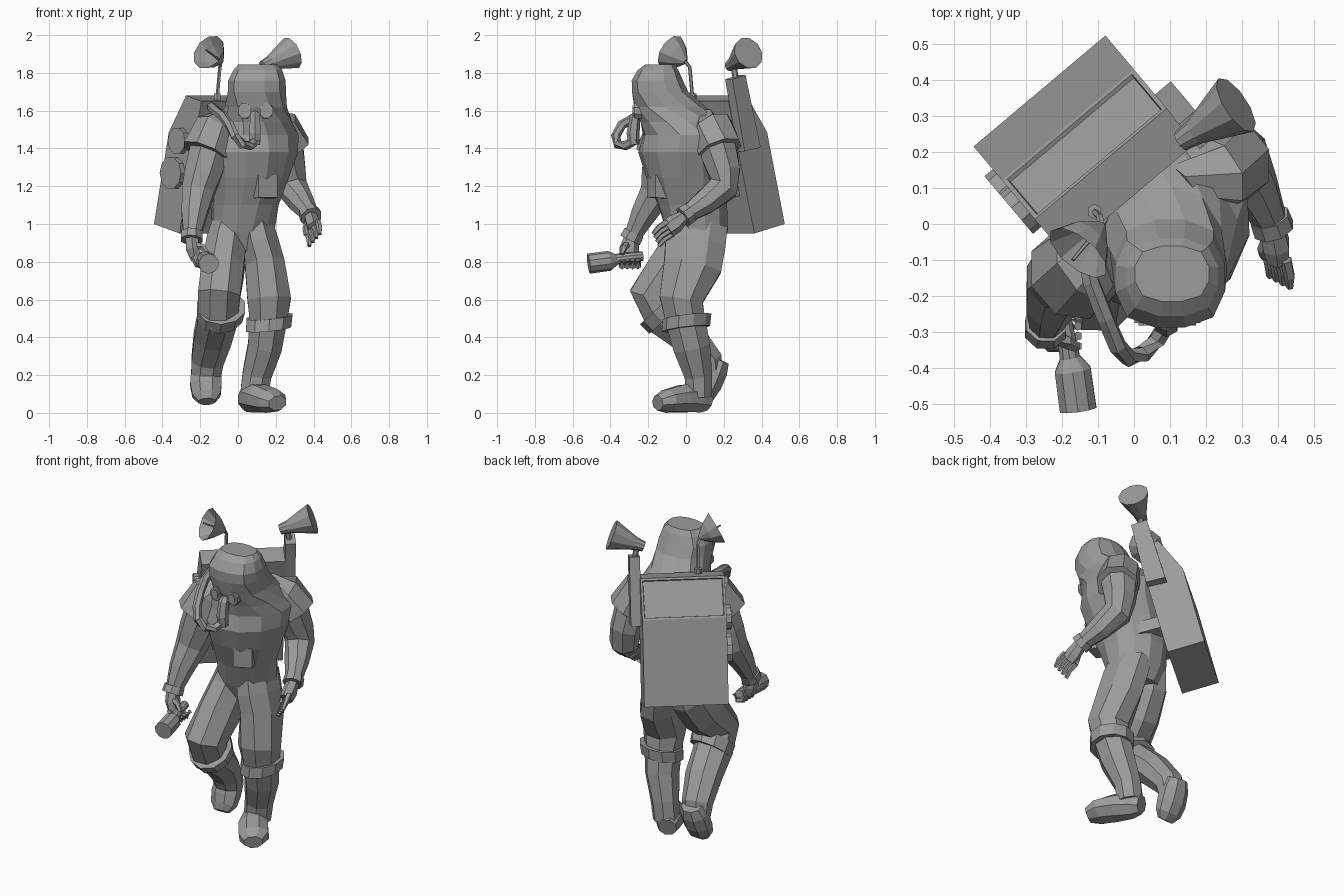
import bpy, bmesh, math
from mathutils import Vector as V

grey = bpy.data.materials.new("suit_grey")
grey.diffuse_color = (0.33, 0.33, 0.33, 1)


def finish(name, bm):
    bmesh.ops.recalc_face_normals(bm, faces=bm.faces)
    me = bpy.data.meshes.new(name)
    bm.to_mesh(me)
    bm.free()
    me.materials.append(grey)
    ob = bpy.data.objects.new(name, me)
    bpy.context.collection.objects.link(ob)
    return ob


def skin(name, loops):
    """Join closed loops of points into one capped surface."""
    bm = bmesh.new()
    rows = [[bm.verts.new(p) for p in loop] for loop in loops]
    n = len(rows[0])
    for a, b in zip(rows, rows[1:]):
        for i in range(n):
            j = (i + 1) % n
            bm.faces.new((a[i], a[j], b[j], b[i]))
    bm.faces.new(rows[0])
    bm.faces.new(rows[-1])
    return finish(name, bm)


def loop(c, u, v, n, p=2):
    """Closed section; p above 2 makes it squarer."""
    out = []
    for i in range(n):
        a = 2 * math.pi * (i + 0.5) / n
        x, y = math.cos(a), math.sin(a)
        k = (abs(x) ** p + abs(y) ** p) ** (-1 / p) / math.cos(math.pi / n)
        out.append(c + k * (x * u + y * v))
    return out


def tube(name, pts, n=8, axis=None):
    """Points are x, y, z, half width and (optional) half height."""
    cs = [V(p[:3]) for p in pts]
    loops = []
    for i, p in enumerate(pts):
        t = axis or (cs[min(i + 1, len(cs) - 1)] - cs[max(i - 1, 0)])
        t = V(t).normalized()
        ref = V((0, 0, 1)) if abs(t.x) > 0.75 else V((1, 0, 0))
        u = (ref - t * ref.dot(t)).normalized()
        loops.append(loop(cs[i], u * p[3], t.cross(u) * p[-1], n))
    return skin(name, loops)


# hooded suit body: z, centre x, y, half width, half depth, turn in degrees, squareness
body = [(.86, .03, .06, .12, .12, 25, 2), (.96, .03, .06, .165, .16, 30, 2),
        (1.1, .035, .035, .17, .185, 36, 2), (1.25, .055, .005, .205, .215, 40, 2),
        (1.38, .075, -.012, .24, .23, 38, 2), (1.47, .08, .012, .24, .232, 34, 2),
        (1.54, .085, -.02, .195, .22, 26, 2), (1.62, .095, -.085, .155, .182, 10, 2.4),
        (1.7, .1, -.137, .15, .145, 0, 2.8), (1.76, .1, -.152, .148, .132, 0, 2.8),
        (1.815, .105, -.148, .125, .105, 0, 2.8), (1.845, .105, -.138, .1, .075, 0, 2.8)]
loops = []
for z, x, y, a, b, deg, p in body:
    c, s = math.cos(math.radians(deg)), math.sin(math.radians(deg))
    loops.append(loop(V((x, y, z)), V((c, s, 0)) * a, V((-s, c, 0)) * b, 12, p))
skin("hooded_suit", loops)

# mask: goggles, snout filter and looping air hose
for x in (.035, .15):
    tube("goggle_rim", [(x, -.2, 1.6, .036, .042), (x, -.275, 1.6, .034, .04)])
    tube("goggle_lens", [(x, -.26, 1.6, .022, .028), (x, -.282, 1.6, .022, .028)])
tube("snout", [(.09, -.22, 1.6, .026), (.09, -.27, 1.56, .026),
               (.09, -.28, 1.48, .03), (.09, -.275, 1.42, .026)], 6)
tube("air_hose", [(-.09, .02, 1.58, .022), (-.14, -.06, 1.62, .022),
                  (-.12, -.16, 1.6, .022), (-.08, -.26, 1.57, .022),
                  (-.045, -.34, 1.525, .022), (-.015, -.372, 1.465, .022),
                  (.025, -.36, 1.42, .022), (.065, -.32, 1.415, .022),
                  (.1, -.26, 1.45, .022)], 6)
tube("chest_pouch", [(.13, -.12, 1.2, .06, .065), (.158, -.183, 1.2, .055, .06)], 4)

# legs, knee bands and boots
tube("left_leg", [(.09, .065, 1.0, .09, .155), (.112, .05, .9, .102, .16),
                  (.142, .035, .78, .105, .154), (.165, -.025, .6, .115, .115),
                  (.16, -.005, .5, .1, .105), (.142, .03, .35, .09, .098),
                  (.1, .065, .2, .077, .073), (.085, .07, .09, .074, .068)])
tube("left_knee_band", [(.167, .005, .51, .122, .124), (.162, .0, .445, .12, .122)],
     10, (.1, .12, -1))
tube("left_boot", [(.045, .12, .065, .05, .052), (.07, .07, .08, .068, .077),
                   (.12, -.02, .076, .084, .072), (.18, -.1, .063, .084, .06),
                   (.21, -.15, .052, .052, .038)])
tube("right_leg", [(-.04, .06, 1.0, .095, .13), (-.06, .03, .9, .105, .14),
                   (-.08, -.065, .76, .112, .138), (-.1, -.175, .625, .112, .122),
                   (-.108, -.115, .505, .105, .105), (-.135, .02, .395, .1, .09),
                   (-.162, .12, .275, .085, .075), (-.168, .135, .2, .078, .06)])
tube("right_knee_band", [(-.09, -.145, .56, .127, .128), (-.098, -.1, .505, .12, .12)],
     10, (0, .68, -.73))
tube("right_boot", [(-.165, .18, .28, .06, .05), (-.167, .155, .225, .08, .066),
                    (-.17, .125, .15, .083, .064), (-.167, .1, .095, .075, .052),
                    (-.165, .075, .06, .045, .03)])

# arms with flared shoulder capes and wrist cuffs
tube("left_arm", [(.18, .11, 1.48, .1), (.25, .17, 1.4, .1),
                  (.272, .2, 1.28, .086), (.288, .197, 1.19, .078),
                  (.335, .1, 1.115, .064), (.385, -.005, 1.045, .042)])
tube("left_shoulder_cape", [(.14, .09, 1.53, .08), (.215, .14, 1.5, .11),
                            (.272, .18, 1.39, .114)])
tube("left_cuff", [(.375, .02, 1.06, .053), (.388, -.015, 1.036, .055)])
tube("right_arm", [(-.09, -.07, 1.48, .1), (-.145, -.115, 1.4, .108),
                   (-.185, -.135, 1.27, .098), (-.212, -.155, 1.17, .086),
                   (-.232, -.225, 1.05, .067), (-.245, -.285, .93, .043)])
tube("right_shoulder_cape", [(-.05, -.05, 1.53, .08), (-.12, -.1, 1.49, .112),
                             (-.17, -.14, 1.375, .124)])
tube("right_cuff", [(-.244, -.275, .955, .055), (-.246, -.295, .915, .057)])

# open left hand
tube("left_palm", [(.384, -.01, 1.04, .032, .03), (.395, -.06, 1.0, .036, .044),
                   (.4, -.095, .975, .03, .042)], 6)
for k in range(4):
    o = V((.018, -.01, .021)) * (k - 1.5)
    p, q, r = V((.395, -.085, .98)) + o, V((.405, -.13, .95)) + o, V((.405, -.16, .915)) + o
    tube("left_finger", [(*p, .014), (*q, .013), (*r, .009)], 5)
tube("left_thumb", [(.375, -.035, 1.02, .016), (.36, -.07, .975, .015),
                    (.36, -.09, .94, .01)], 5)

# right hand gripping a torch
tube("right_palm", [(-.245, -.29, .93, .033, .033), (-.24, -.3, .87, .035, .045),
                    (-.225, -.3, .81, .024, .045)], 6)
for k in range(4):
    y = -.255 - .028 * k
    tube("right_finger", [(-.235, y, .83, .014), (-.215, y, .785, .014),
                          (-.175, y, .775, .014), (-.155, y, .81, .011)], 5)
tube("right_thumb", [(-.225, -.31, .89, .016), (-.185, -.33, .875, .015),
                     (-.16, -.34, .84, .011)], 5)
tube("torch", [(-.205, -.23, .83, .024), (-.185, -.33, .82, .026), (-.178, -.37, .812, .028),
               (-.17, -.405, .805, .05), (-.155, -.515, .79, .051)], 10)

# backpack frame: s runs across the back, t runs forward from the rear edge
ACROSS, FORWARD = V((.765, .644, 0)), V((.644, -.765, 0))


def pack(s, t, z):
    return V((-.445, .215, z)) + ACROSS * s + FORWARD * t


def slab(name, profile, s0, s1):
    return skin(name, [[pack(s, t, z) for t, z in profile] for s in (s0, s1)])


box = slab("backpack", [(0, 1.0), (.122, 1.485), (.264, 1.68), (.39, 1.65), (.21, .95)], 0, .478)
# recessed panel on the sloping upper rear face
bm = bmesh.new()
bm.from_mesh(box.data)
bm.normal_update()
mid = pack(.239, .193, 1.5825)
face = min(bm.faces, key=lambda f: (f.calc_center_median() - mid).length)
bmesh.ops.inset_individual(bm, faces=[face], thickness=.018, depth=0)
bmesh.ops.inset_individual(bm, faces=[face], thickness=.004, depth=-.012)
bm.to_mesh(box.data)
bm.free()

slab("back_strap", [(.26, 1.15), (.28, 1.22), (.42, 1.19), (.4, 1.12)], .06, .42)
slab("horn_mount", [(.214, 1.405), (.325, 1.385), (.41, 1.765), (.32, 1.79)], .475, .535)
for t, z, r in ((.22, 1.44, .068), (.17, 1.27, .083)):
    tube("side_dial", [(*pack(.01, t, z), r), (*pack(-.03, t, z), r)], 10)

# loudhailer on its post
tube("horn_post", [(.172, .266, 1.75, .014), (.16, .25, 1.85, .014)], 6)
tube("horn", [(.13, .23, 1.835, .028), (.17, .256, 1.853, .036),
              (.283, .33, 1.905, .084)], 10)

# dish aerial with its rod and feed spike
tube("dish_rod", [(-.11, .035, 1.66, .008), (-.095, .02, 1.83, .008),
                  (-.09, -.005, 1.862, .008)], 5)
tube("dish_foot", [(-.11, .035, 1.64, .018), (-.11, .035, 1.69, .018)], 6)
tube("dish", [(-.088, -.002, 1.858, .012), (-.125, -.04, 1.885, .062), (-.155, -.08, 1.91, .093),
              (-.128, -.045, 1.888, .055), (-.097, -.012, 1.865, .01)],
     10, (-.567, -.7, .436))
tube("dish_spike", [(-.095, -.01, 1.865, .006), (-.17, -.1, 1.922, .004)], 5)
